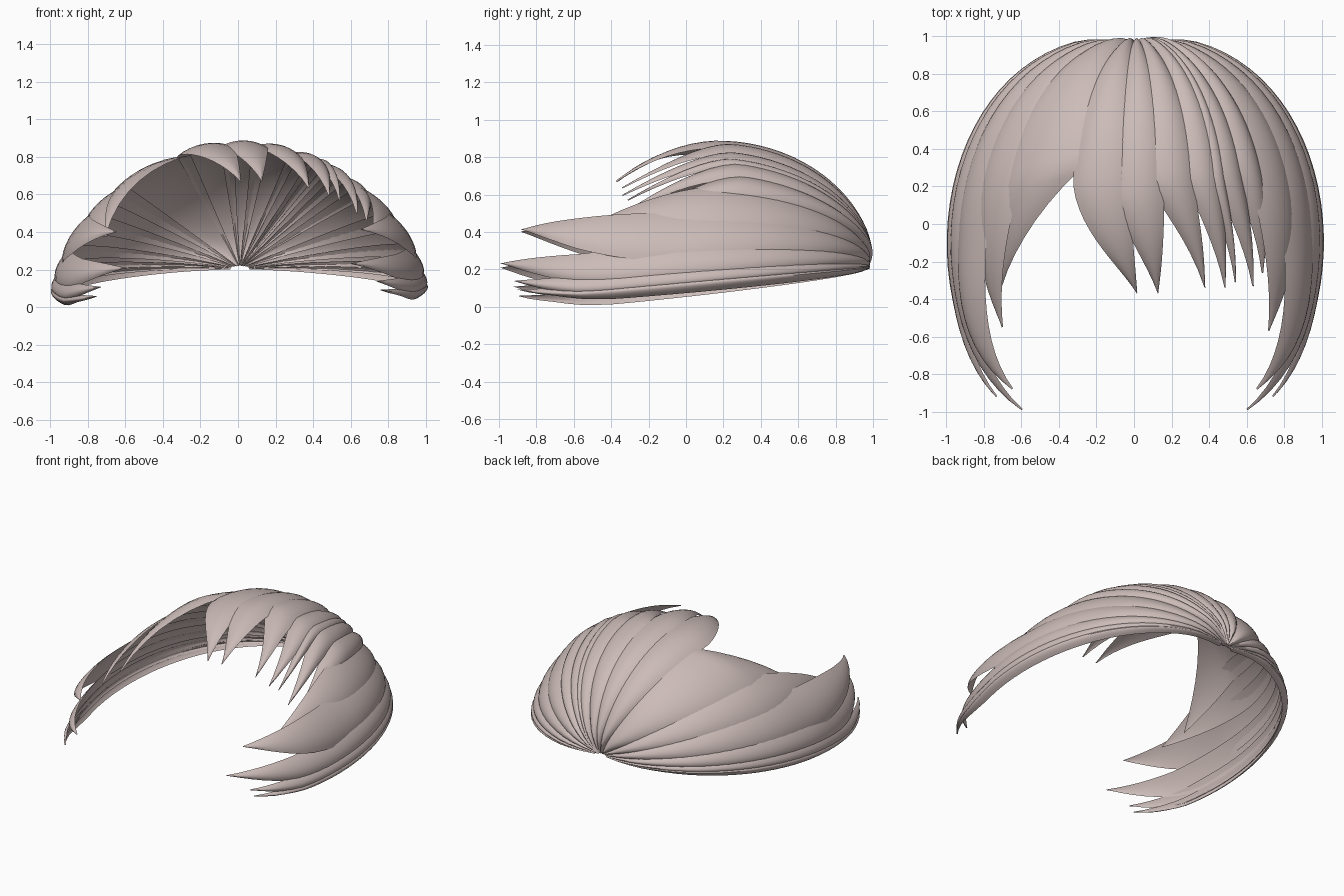
import bpy, bmesh, math
from mathutils import Vector

if "Cube" in bpy.data.objects:
    bpy.data.objects.remove(bpy.data.objects["Cube"])

hair = bpy.data.materials.new("pale_rose_hair")
hair.diffuse_color = (0.60, 0.50, 0.48, 1)
hair.use_nodes = True
hair.node_tree.nodes["Principled BSDF"].inputs["Base Color"].default_value = hair.diffuse_color

ROWS, ACROSS = 30, 8


def axis(phi):
    """Centre and radius along y of the meridian at fan angle phi."""
    k = max(0.0, math.sin(phi)) ** 4
    return -0.10 + 0.27 * k, 1.105 - 0.28 * k


def dome(phi, t, lift, tuck):
    """Point on the head shape: phi fans around the crown knot, t runs forward."""
    yc, ry = axis(phi)
    c, s = math.cos(phi), math.sin(phi)
    y = yc + ry * math.cos(t) * lift - 0.05 * max(0, 1 - t / 0.3) ** 2
    r = math.sin(t) ** (0.84 + 0.21 * s * s) * lift * (1 - tuck)
    droop = (0.09 if c > 0 else 0.112) * min(0.97 - y, 1.55) * abs(c) ** 5
    z = 0.207 + 0.668 * math.copysign(abs(s) ** 1.3, s) * r - droop
    return Vector((c * r + 0.01 * math.cos(t / 2), y, z))


def lock(name, lo, hi, tip, y_end, tuck=0.0, start=0.6, bulge=0.03, power=1.5):
    """One closed, bulging lock that narrows to a curved point."""
    lo, hi, tip = (math.radians(a) for a in (lo, hi, tip))
    yc, ry = axis(tip)
    t_end = math.acos(max(-1, min(1, (y_end - yc) / (ry * 0.98))))
    bm = bmesh.new()
    rings = []
    for i in range(ROWS + 1):
        s = 0.012 + 0.988 * i / ROWS
        q = max(0, (s - start) / (1 - start)) ** power
        mid = (lo + hi) / 2 * (1 - q) + tip * q
        half = (hi - lo) / 2 * (1 - q) + 0.002
        full = 0.25 + 0.75 * (1 - q)
        ring = []
        for j in range(2 * ACROSS):
            outer = j <= ACROSS
            u = -1 + 2 * (j if outer else 2 * ACROSS - j) / ACROSS
            arch = (1 - u * u) * full
            lift = 0.975 + (bulge if outer else bulge * 0.3) * arch
            ring.append(bm.verts.new(dome(mid + u * half, t_end * s, lift, tuck * q)))
        rings.append(ring)
    n = 2 * ACROSS
    for a, b in zip(rings, rings[1:]):
        for j in range(n):
            bm.faces.new((a[j], a[(j + 1) % n], b[(j + 1) % n], b[j]))
    bm.faces.new(rings[0])
    bm.faces.new(rings[-1])
    bmesh.ops.recalc_face_normals(bm, faces=bm.faces)
    me = bpy.data.meshes.new(name)
    bm.to_mesh(me)
    bm.free()
    me.materials.append(hair)
    ob = bpy.data.objects.new(name, me)
    bpy.context.collection.objects.link(ob)
    bpy.context.view_layer.objects.active = ob
    ob.select_set(True)
    bpy.ops.object.shade_smooth_by_angle(angle=math.radians(40))
    ob.select_set(False)


# Fringe: edge angles, tip angle, tip y, tuck, taper start
fringe = [
    (92, 110, 89, -0.37, 0.04, 0.62),
    (81, 96, 80, -0.37, 0.05, 0.70),
    (71, 86, 61, -0.34, 0.13, 0.73),
    (62, 74, 53, -0.34, 0.13, 0.73),
    (60, 67, 49, -0.31, 0.13, 0.74),
    (53, 65, 41, -0.33, 0.12, 0.72),
    (44, 57, 37, -0.26, 0.12, 0.72),
]
for i, (lo, hi, tip, y, tuck, start) in enumerate(fringe):
    lock(f"fringe_lock_{i + 1}", lo, hi, tip, y, tuck, start, bulge=0.045)

# Side locks, shared by both sides of the head
sides = [
    ("middle_side_lock", 15, 36, 35, -0.88, -0.22, 0.62),
    ("long_side_lock", 5, 22, 22, -0.99, -0.10, 0.68),
    ("lower_side_lock", -2, 12, 11, -0.92, -0.10, 0.74),
    ("rim_lock", -8, 6, 5, -0.90, -0.08, 0.76),
]
for name, lo, hi, tip, y, tuck, start in sides:
    lock("right_" + name, lo, hi, tip, y, tuck, start)
    lock("left_" + name, 180 - hi, 180 - lo, 180 - tip, y, tuck, start)

# Broad temple locks, different on each side
lock("right_temple_lock", 28, 49, 33, -0.57, 0.03, 0.66)
lock("left_temple_lock", 130, 152, 148, -0.55, 0.06, 0.62)
lock("left_parting_lock", 106, 138, 148, -0.33, 0.12, 0.74, bulge=0.04, power=1.1)
